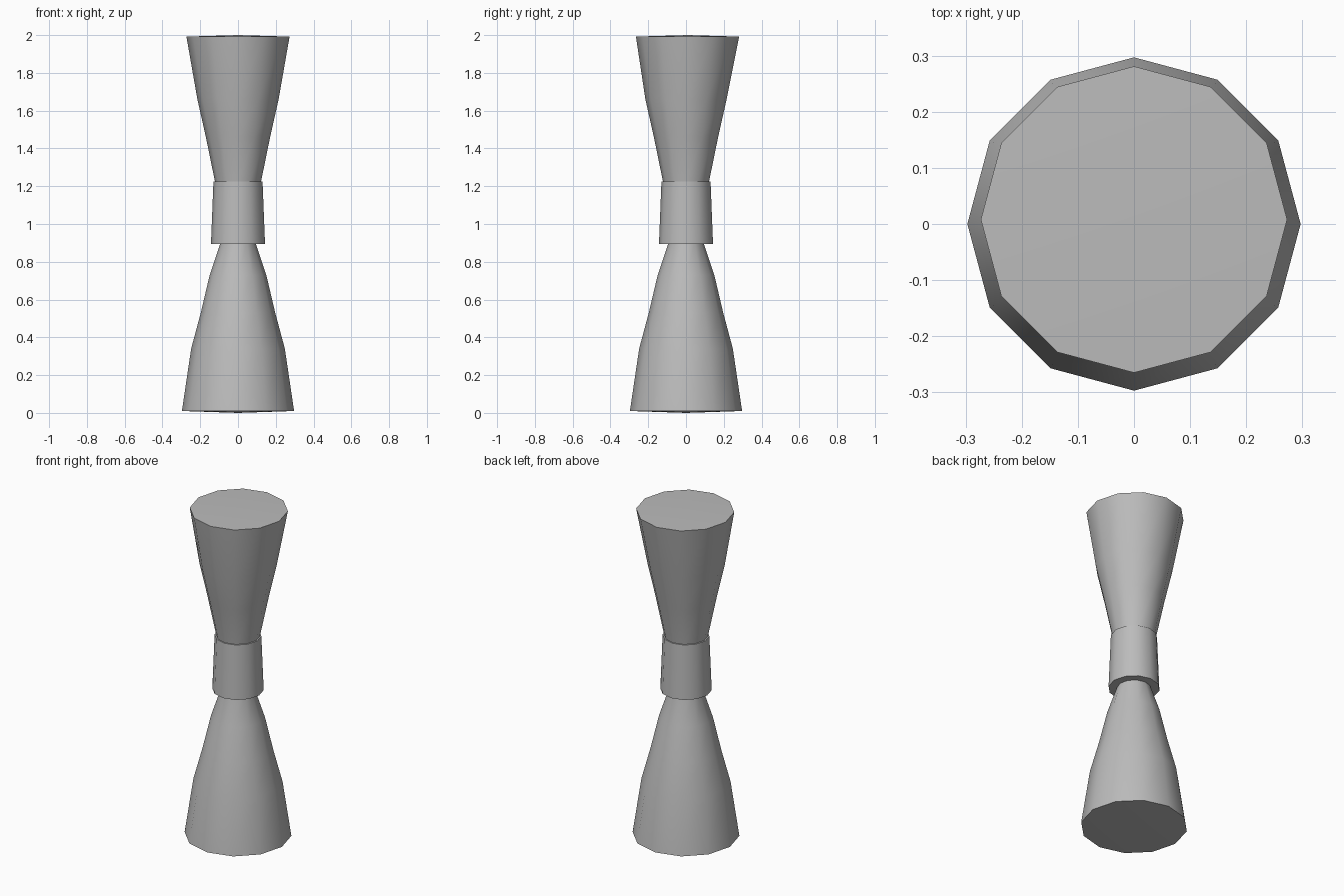
import bpy
import bmesh
from math import cos, sin, radians, tau

SIDES = 12

if "Cube" in bpy.data.objects:
    bpy.data.objects.remove(bpy.data.objects["Cube"])

metal = bpy.data.materials.new("brushed grey metal")
metal.use_nodes = True
grey = (0.5, 0.5, 0.5, 1)
metal.diffuse_color = grey
metal.node_tree.nodes["Principled BSDF"].inputs["Base Color"].default_value = grey


def lathe(name, profile):
    """Revolve (radius, z) points; a zero radius makes a pole that closes the end."""
    bm = bmesh.new()
    rings = []
    for r, z in profile:
        count = SIDES if r else 1
        rings.append([bm.verts.new((r * cos(tau * i / SIDES), r * sin(tau * i / SIDES), z))
                      for i in range(count)])
    for a, b in zip(rings, rings[1:]):
        for i in range(SIDES):
            j = (i + 1) % SIDES
            corners = [a[i % len(a)], a[j % len(a)], b[j % len(b)], b[i % len(b)]]
            bm.faces.new(list(dict.fromkeys(corners)))
    bmesh.ops.recalc_face_normals(bm, faces=bm.faces)
    mesh = bpy.data.meshes.new(name)
    bm.to_mesh(mesh)
    bm.free()
    mesh.materials.append(metal)
    obj = bpy.data.objects.new(name, mesh)
    bpy.context.collection.objects.link(obj)
    bpy.ops.object.select_all(action="DESELECT")
    obj.select_set(True)
    bpy.context.view_layer.objects.active = obj
    bpy.ops.object.shade_smooth_by_angle(angle=radians(40))
    return obj


# Large measuring cup, opening downwards
lathe("lower_cup", [(0, 0), (0.297, 0.01), (0.248, 0.34), (0.197, 0.53),
                    (0.15, 0.73), (0.093, 0.9), (0.085, 0.96), (0, 0.96)])

# Small measuring cup, its rim a little off centre
upper = lathe("upper_cup", [(0, 1.14), (0.11, 1.14), (0.121, 1.22), (0.17, 1.46),
                            (0.215, 1.66), (0.273, 1.992), (0, 2)])
for v in upper.data.vertices:
    if v.co.z > 1.9:
        v.co.y += 0.008

# Band around the waist
lathe("waist_band", [(0, 0.895), (0.143, 0.895), (0.13, 1.225), (0, 1.225)])
